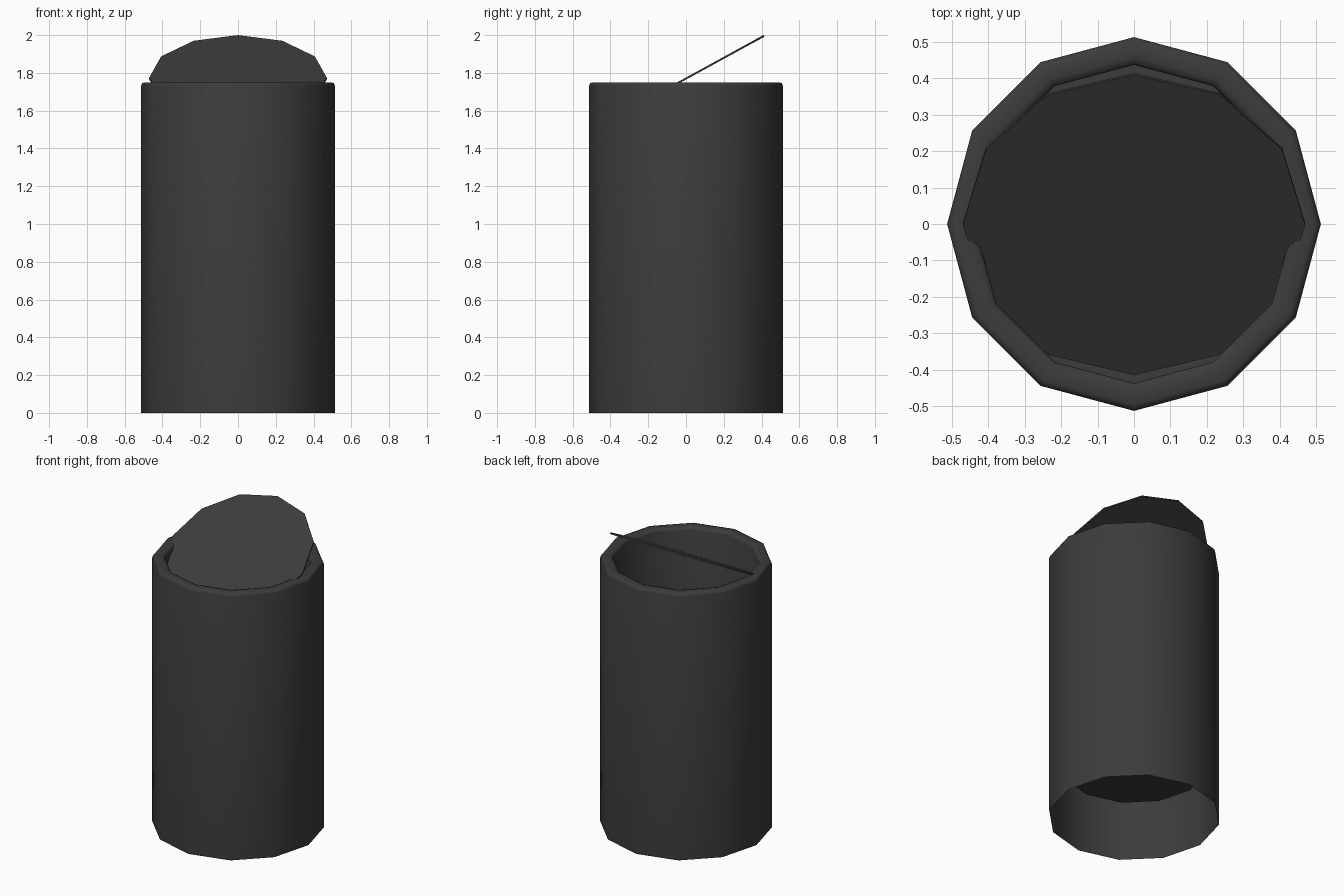
import bpy, bmesh, math
from mathutils import Matrix

if "Cube" in bpy.data.objects:
    bpy.data.objects.remove(bpy.data.objects["Cube"])

SIDES = 12

mat = bpy.data.materials.new("dark_grey")
mat.diffuse_color = (0.045, 0.045, 0.045, 1)
mat.use_nodes = True
mat.node_tree.nodes["Principled BSDF"].inputs["Base Color"].default_value = mat.diffuse_color


def finish(name, bm, angle):
    me = bpy.data.meshes.new(name)
    bm.to_mesh(me)
    bm.free()
    ob = bpy.data.objects.new(name, me)
    bpy.context.collection.objects.link(ob)
    me.materials.append(mat)
    bpy.ops.object.select_all(action='DESELECT')
    ob.select_set(True)
    bpy.context.view_layer.objects.active = ob
    bpy.ops.object.shade_smooth_by_angle(angle=math.radians(angle))
    return ob


def lathe(name, profile, cap_end=False, cap_start=False, tilt=0.0, lift=0.0):
    """Spin an (r, z) profile into a twelve-sided shell."""
    bm = bmesh.new()
    rings = []
    for r, z in profile:
        rings.append([bm.verts.new((r * math.cos(2 * math.pi * i / SIDES),
                                    r * math.sin(2 * math.pi * i / SIDES), z))
                      for i in range(SIDES)])
    for a, b in zip(rings, rings[1:]):
        for i in range(SIDES):
            j = (i + 1) % SIDES
            bm.faces.new((a[i], a[j], b[j], b[i]))
    if cap_end:
        bm.faces.new(rings[-1])
    if cap_start:
        bm.faces.new(rings[0][::-1])
    bm.transform(Matrix.Translation((0, 0, lift)) @ Matrix.Rotation(tilt, 4, 'X'))
    return finish(name, bm, 50)


# Bin body: outer skirt open at the bottom, rounded rim, inner bucket with a raised floor
lathe("bin_body", [(0.513, 0.0), (0.513, 1.732), (0.508, 1.745), (0.495, 1.75),
                   (0.46, 1.75), (0.443, 1.745), (0.437, 1.732), (0.437, 0.35)],
      cap_end=True)

# Thin swing lid, tilted about the x axis and open at the front
lathe("swing_lid", [(0.47, -0.005), (0.47, 0.005)], cap_end=True, cap_start=True,
      tilt=math.radians(28.7), lift=1.77)
